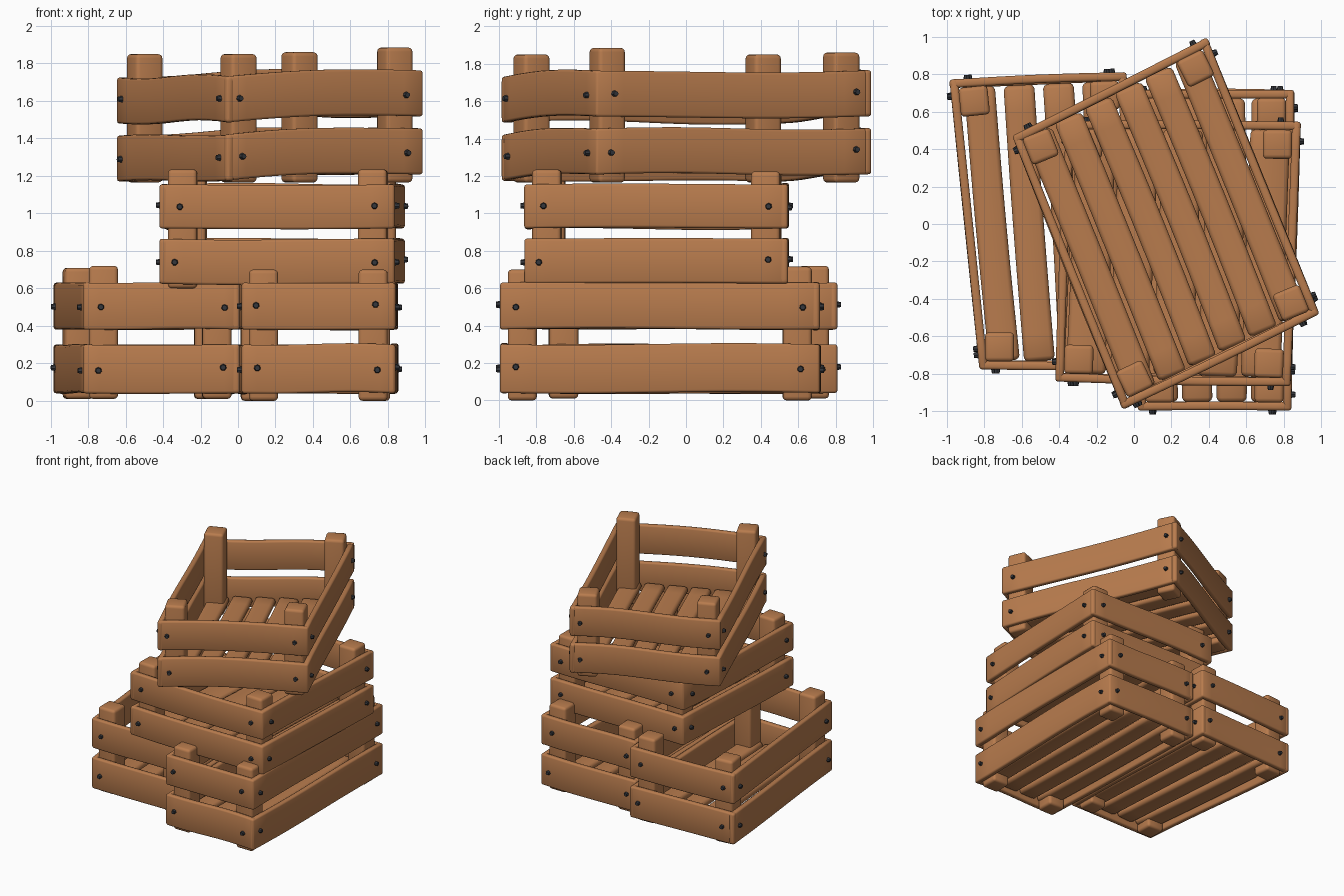
import bpy, bmesh, math, random
from mathutils import Vector, Matrix

if "Cube" in bpy.data.objects:
    bpy.data.objects.remove(bpy.data.objects["Cube"])

random.seed(4)


def material(name, rgb):
    m = bpy.data.materials.new(name)
    m.diffuse_color = (*rgb, 1)
    m.use_nodes = True
    m.node_tree.nodes["Principled BSDF"].inputs["Base Color"].default_value = m.diffuse_color
    return m


WOOD = material("warm wood", (0.48, 0.2, 0.075))
IRON = material("dark iron", (0.035, 0.038, 0.045))


def finish(name, bm, mat, angle=50):
    bmesh.ops.recalc_face_normals(bm, faces=bm.faces)
    me = bpy.data.meshes.new(name)
    bm.to_mesh(me)
    bm.free()
    me.materials.append(mat)
    ob = bpy.data.objects.new(name, me)
    bpy.context.collection.objects.link(ob)
    bpy.context.view_layer.objects.active = ob
    ob.select_set(True)
    bpy.ops.object.shade_smooth_by_angle(angle=math.radians(angle))
    ob.select_set(False)
    return ob


def rounded_rect(w, h, r):
    """Rounded rectangle outline, three points per corner."""
    pts = []
    for i, (sx, sy) in enumerate([(1, 1), (-1, 1), (-1, -1), (1, -1)]):
        for k in range(3):
            a = math.radians(90 * i + 45 * k)
            pts.append((sx * (w / 2 - r) + r * math.cos(a),
                        sy * (h / 2 - r) + r * math.sin(a)))
    return pts


def plank(name, p0, p1, w, h, r=0.013, rise=0.0, bow=0.0, wave=0.0):
    """Worn plank from p0 to p1: w across, h high, gently warped."""
    p0, p1 = Vector(p0), Vector(p1)
    d = p1 - p0
    length = d.length
    side = d.normalized().cross(Vector((0, 0, 1))).normalized()
    bm = bmesh.new()
    e = r / length
    ts = [0, e * 0.35, e] + [i / 10 for i in range(1, 10)] + [1 - e, 1 - e * 0.35, 1]
    shrink = {0: r, 1: r * 0.3}
    prev = first = None
    for i, t in enumerate(ts):
        s = shrink.get(min(i, len(ts) - 1 - i), 0)
        arch = math.sin(math.pi * t)
        c = p0 + d * t + side * bow * arch
        c.z += rise * arch + wave * math.sin(2 * math.pi * t)
        ring = [bm.verts.new(c + side * x * (w - 2 * s) / w + Vector((0, 0, y * (h - 2 * s) / h)))
                for x, y in rounded_rect(w, h, r)]
        if prev:
            for a in range(12):
                b = (a + 1) % 12
                bm.faces.new((prev[a], prev[b], ring[b], ring[a]))
        else:
            first = ring
        prev = ring
    bm.faces.new(first)
    bm.faces.new(prev)
    return finish(name, bm, WOOD)


def post(name, x, y, z0, z1, angle, size=0.155):
    """Square corner post with softened edges."""
    bm = bmesh.new()
    bmesh.ops.create_cube(bm, size=1, matrix=Matrix.Translation((x, y, (z0 + z1) / 2))
                          @ Matrix.Rotation(angle, 4, 'Z')
                          @ Matrix.Diagonal((size, size, z1 - z0, 1)))
    bmesh.ops.bevel(bm, geom=bm.edges[:], offset=0.022, segments=3, profile=0.5,
                    affect='EDGES')
    finish(name, bm, WOOD)


def crate(name, corners, boards, post_z, tops, slats, lift=(0, 0, 0, 0), warp=0.005):
    """Corners run counter-clockwise from the front left one."""
    T, INSET = 0.045, 0.12
    C = [Vector((x, y, 0)) for x, y in corners]
    nails = bmesh.new()
    for i in range(4):
        j = (i + 1) % 4
        a, b = C[i], C[j]
        d = (b - a).normalized()
        out = Vector((d.y, -d.x, 0))
        # side boards, two high, nailed at both ends
        for k, (z0, z1) in enumerate(boards):
            zc, h = (z0 + z1) / 2, z1 - z0
            za, zb = zc + lift[i], zc + lift[j]
            pa = a - out * T / 2 + Vector((0, 0, za))
            pb = b - out * T / 2 + Vector((0, 0, zb))
            rise = random.uniform(-warp, warp)
            if warp > 0.01 and i == 0:
                rise = 0.02
            plank(f"{name}_board_{i}_{k}", pa, pb, T, h, rise=rise,
                  bow=random.uniform(-0.004, 0.008), wave=random.uniform(-warp, warp))
            for p, s in ((pa, 1), (pb, -1)):
                c = p + d * s * random.uniform(0.075, 0.11) + out * (T / 2 + 0.004)
                c.z += random.uniform(-0.01, 0.01)
                m = Matrix.Translation(c) @ out.to_track_quat('Z', 'Y').to_matrix().to_4x4()
                bmesh.ops.create_cone(nails, cap_ends=True, segments=7, radius1=0.021,
                                      radius2=0.014, depth=0.036, matrix=m)
        # corner post
        back = (C[i - 1] - a).normalized()
        p = a + (d + back) * INSET
        post(f"{name}_post_{i}", p.x, p.y, post_z, tops[i], math.atan2(d.y, d.x))
    finish(f"{name}_nails", nails, IRON, 30)
    # floor slats running front to back
    width = (C[1] - C[0]).length - 2 * T
    for s in range(slats):
        u = (T + width * (s + 0.5) / slats) / (width + 2 * T)
        p, q = C[0].lerp(C[1], u), C[3].lerp(C[2], u)
        d = (q - p).normalized() * T
        zf = boards[0][0] + 0.065
        lf = [lift[0] + (lift[1] - lift[0]) * u, lift[3] + (lift[2] - lift[3]) * u]
        plank(f"{name}_slat_{s}", p + d + Vector((0, 0, zf + lf[0])),
              q - d + Vector((0, 0, zf + lf[1])),
              width / slats - 0.022, 0.06, r=0.024,
              rise=random.uniform(-0.008, 0.004), bow=random.uniform(-0.01, 0.01))


LOW = [(0.04, 0.30), (0.38, 0.63)]
crate("left_crate", [(-0.825, -0.775), (0.01, -0.775), (-0.04, 0.81), (-0.985, 0.77)],
      LOW, 0.01, (0.72, 0.71, 0.72, 0.71), 4)
crate("right_crate", [(0.02, -0.995), (0.84, -0.995), (0.855, 0.715), (-0.03, 0.715)],
      LOW, 0.0, (0.70, 0.70, 0.715, 0.71), 4)
crate("middle_crate", [(-0.42, -0.84), (0.835, -0.865), (0.89, 0.545), (-0.36, 0.55)],
      [(0.625, 0.865), (0.92, 1.155)], 0.60, (1.235, 1.235, 1.225, 1.23), 5)
crate("top_crate", [(-0.06, -0.99), (0.99, -0.48), (0.39, 0.995), (-0.65, 0.47)],
      [(1.19, 1.435), (1.50, 1.745)], 1.165, (1.85, 1.885, 1.86, 1.85), 6,
      lift=(-0.015, 0.018, 0.02, -0.02), warp=0.012)
